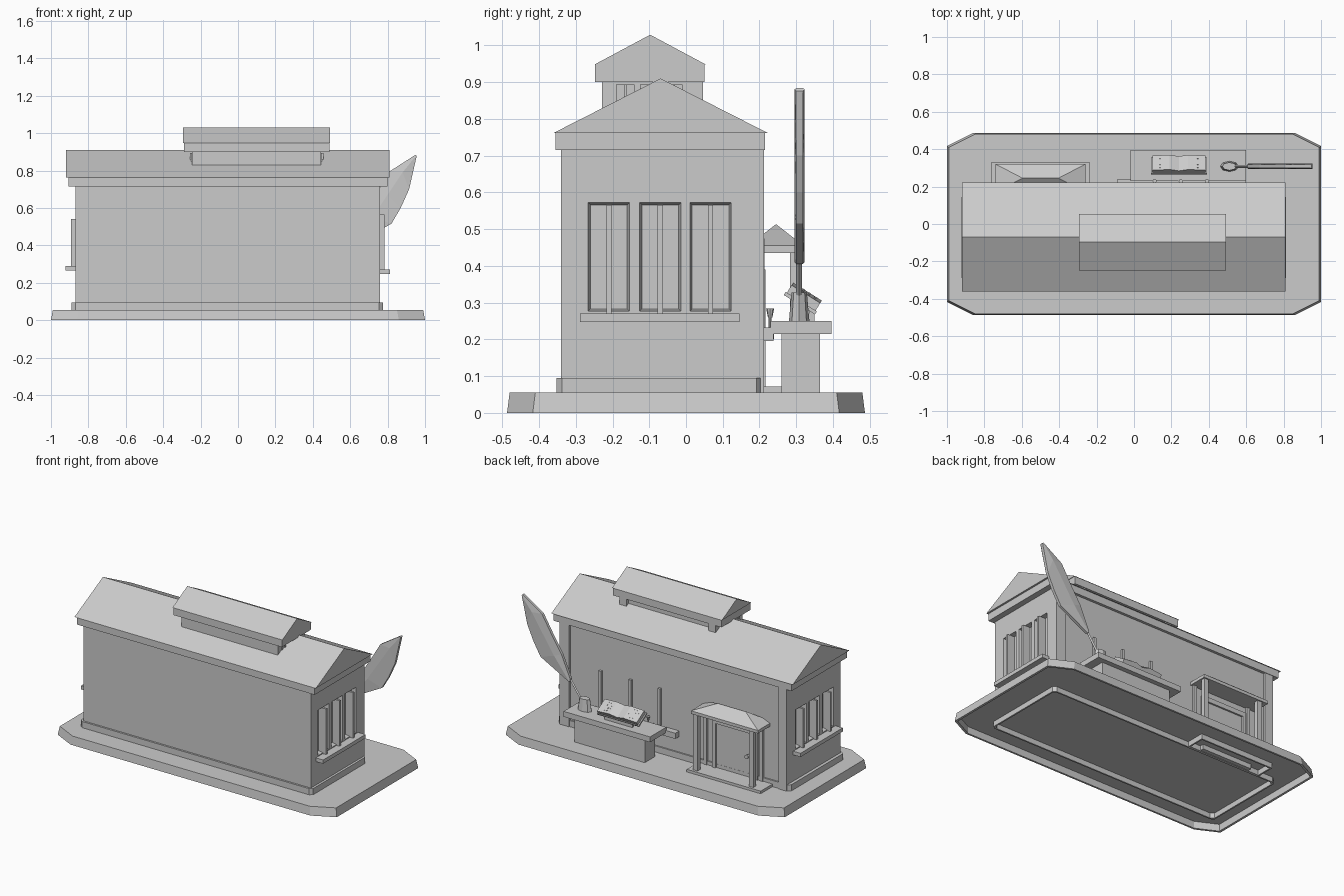
import bpy, bmesh, math
from mathutils import Matrix

old = bpy.data.objects.get("Cube")
if old:
    bpy.data.objects.remove(old, do_unlink=True)

stone = bpy.data.materials.new("plain_grey")
stone.use_nodes = True
stone.diffuse_color = (0.6, 0.6, 0.6, 1)
stone.node_tree.nodes["Principled BSDF"].inputs["Base Color"].default_value = (0.6, 0.6, 0.6, 1)


def finish(name, bm):
    bmesh.ops.recalc_face_normals(bm, faces=bm.faces)
    me = bpy.data.meshes.new(name)
    bm.to_mesh(me)
    bm.free()
    me.materials.append(stone)
    ob = bpy.data.objects.new(name, me)
    bpy.context.collection.objects.link(ob)
    return ob


def loft(name, rings, looped=False):
    """Solid through rings with equal point counts; looped joins last to first."""
    bm = bmesh.new()
    vs = [[bm.verts.new(p) for p in r] for r in rings]
    n = len(rings[0])
    for a, b in zip(vs, vs[1:] + (vs[:1] if looped else [])):
        for i in range(n):
            j = (i + 1) % n
            bm.faces.new((a[i], a[j], b[j], b[i]))
    if not looped:
        bm.faces.new(vs[0][::-1])
        bm.faces.new(vs[-1])
    return finish(name, bm)


def rect(x, y, z):
    return [(x[0], y[0], z), (x[1], y[0], z), (x[1], y[1], z), (x[0], y[1], z)]


def box(name, x, y, z):
    return loft(name, [rect(x, y, z[0]), rect(x, y, z[1])])


def octagon(x0, x1, y0, y1, cx, cy, z):
    return [(x0 + cx, y0, z), (x1 - cx, y0, z), (x1, y0 + cy, z), (x1, y1 - cy, z),
            (x1 - cx, y1, z), (x0 + cx, y1, z), (x0, y1 - cy, z), (x0, y0 + cy, z)]


def gable(name, x, y, z):
    mid = (y[0] + y[1]) / 2
    return loft(name, [[(h, y[0], z[0]), (h, y[1], z[0]), (h, mid, z[1])] for h in x])


def cut(target, cutter):
    cutter.hide_render = True
    mod = target.modifiers.new("cut", "BOOLEAN")
    mod.operation, mod.object, mod.solver = "DIFFERENCE", cutter, "EXACT"
    bpy.context.view_layer.objects.active = target
    bpy.ops.object.modifier_apply(modifier=mod.name)
    bpy.data.objects.remove(cutter, do_unlink=True)


# Base slab, hollow underneath, with thin rims below the plinth and porch
base = loft("base", [octagon(-1, 1, -.487, .487, .14, .07, 0),
                     octagon(-.99, .99, -.48, .48, .14, .07, .055)])
cut(base, loft("hollow_cutter", [octagon(-.985, .985, -.475, .475, .135, .067, h) for h in (-.05, .045)]))
plinth_out = lambda h: octagon(-.89, .775, -.352, .207, .02, .015, h)
plinth_in = lambda h: octagon(-.88, .765, -.342, .197, .02, .015, h)
loft("plinth_rim", [plinth_out(.012), plinth_out(.05), plinth_in(.05), plinth_in(.012)], True)
step_x, step_y = (-.765, -.235), (.205, .328)
inner_x, inner_y = (-.755, -.245), (.215, .318)
loft("step_rim", [rect(step_x, step_y, .012), rect(step_x, step_y, .05),
                  rect(inner_x, inner_y, .05), rect(inner_x, inner_y, .012)], True)
box("door_base", (-.68, -.32), (.215, .24), (.015, .05))

# Main hall
loft("plinth", [plinth_out(.05), plinth_out(.095)])
walls = box("walls", (-.87, .76), (-.34, .198), (.05, .74))
for label, px in (("left", (.69, .76)), ("right", (-.87, -.81))):
    box(label + "_back_pilaster", px, (.19, .212), (.055, .73))
box("eave_band", (-.907, .798), (-.355, .215), (.715, .762))
gable("main_roof", (-.92, .81), (-.36, .222), (.762, .91))

# Roof lantern
box("lantern_body", (-.245, .445), (-.228, .025), (.8, .91))
for label, px in (("left", (.395, .445)), ("right", (-.245, -.195))):
    box(label + "_lantern_post", px, (.02, .046), (.8, .91))
box("lantern_eave", (-.29, .488), (-.247, .051), (.9, .948))
gable("lantern_roof", (-.295, .492), (-.249, .054), (.948, 1.029))
for side, wall in ((1, .445), (-1, -.245)):
    for wy in (-.165, -.1, -.035):
        box("lantern_window", sorted((wall, wall + side * .005)), (wy - .025, wy + .025), (.8, .893))
        box("lantern_mullion", sorted((wall, wall + side * .012)), (wy - .004, wy + .004), (.8, .893))
    box("lantern_bracket", sorted((wall, wall + side * .025)), (-.1, -.08), (.87, .89))

# End windows: splayed recesses, mullions and a shared sill
for label, side, wall, z0, z1 in (("left", 1, .76, .275, .574), ("right", -1, -.87, .293, .55)):
    span = lambda a, b: sorted((wall + side * a, wall + side * b))
    for wy in (-.21, -.07, .067):
        opening = []
        for depth, half in ((.01, .058), (-.03, .05)):
            inset = .058 - half
            opening.append([(wall + side * depth, wy + sy * half, z)
                            for sy, z in ((-1, z0 + inset), (1, z0 + inset),
                                          (1, z1 - inset), (-1, z1 - inset))])
        cut(walls, loft("window_cutter", opening))
        box(label + "_mullion", span(-.04, .022), (wy - .007, wy + .007), (z0 - .01, z1 - .008))
    box(label + "_sill", span(-.01, .052), (-.288, .145), (z0 - .028, z0 - .004))

# Back windows and small cups on their sill
box("back_sill", (-.09, .6), (.19, .238), (.195, .232))
for bx in (.045, .255, .47):
    box("back_mullion", (bx - .009, bx + .009), (.19, .213), (.22, .475))
for cx in (.11, .25, .39):
    bm = bmesh.new()
    for r1, r2, depth, z in ((.004, .004, .03, .245), (.006, .011, .025, .272)):
        bmesh.ops.create_cone(bm, cap_ends=True, segments=8, radius1=r1, radius2=r2, depth=depth,
                              matrix=Matrix.Translation((cx, .229, z)))
    finish("cup", bm)

# Porch and door
box("porch_step", step_x, (.19, .328), (.05, .072))
for px in (-.685, -.285):
    box("porch_post", (px - .016, px + .016), (.283, .312), (.07, .44))
    box("porch_wall_post", (px - .012, px + .012), (.19, .212), (.07, .44))


def canopy_ring(dx, dy, z):
    return rect((-.5 - dx, -.5 + dx), (.245 - dy, .245 + dy), z)


loft("porch_canopy", [canopy_ring(.24, .075, .435), canopy_ring(.24, .075, .455),
                      canopy_ring(.1, .002, .512)])
box("door_leaf", (-.64, -.36), (.19, .206), (.07, .37))
for dx in (-.65, -.35):
    box("door_jamb", (dx - .012, dx + .012), (.19, .217), (.07, .39))
box("door_lintel", (-.662, -.338), (.19, .217), (.36, .39))
bm = bmesh.new()
bmesh.ops.create_cone(bm, cap_ends=True, segments=12, radius1=.006, radius2=.014, depth=.035,
                      matrix=Matrix.Translation((-.6, .222, .215)) @ Matrix.Rotation(-math.pi / 2, 4, "X"))
finish("door_knob", bm)

# Counter
box("counter_body", (.04, .545), (.26, .365), (.05, .22))
box("counter_top", (-.02, .6), (.23, .396), (.215, .25))

# Open book on a sloping stand
box("book_stand_back", (.14, .34), (.283, .295), (.25, .325))
box("book_stand_front", (.14, .34), (.335, .35), (.25, .285))
tilt = Matrix.Translation((.24, .32, .313)) @ Matrix.Rotation(math.radians(-32), 4, "X")
box("book_cover", (-.15, .15), (-.05, .05), (-.022, -.012)).matrix_world = tilt
for s in (-1, 1):
    profile = [(0, -.012), (s * .142, -.012), (s * .142, .012), (s * .05, .02), (0, .006)]
    loft("book_pages", [[(x, y, z) for x, z in profile] for y in (-.046, .046)]).matrix_world = tilt
    for r in range(4):
        for c in range(4):
            if (r + 2 * c) % 3:
                x, y = s * (.063 + c * .019), -.03 + r * .019
                z = .02 - (abs(x) - .05) * .09
                box("page_dot", (x - .003, x + .003), (y - .003, y + .003),
                    (z - .002, z + .002)).matrix_world = tilt

# Inkwell
bm = bmesh.new()
bmesh.ops.create_cone(bm, cap_ends=True, segments=8, radius1=.045, radius2=.034, depth=.078,
                      matrix=Matrix.Translation((.51, .308, .288)) @ Matrix.Diagonal((1.1, .62, 1, 1)))
finish("inkwell", bm)

# Quill: stem plus a feather with a raised spine
loft("quill_stem", [[(x + a * .009, .308 + b * .008, z) for a, b in ((-1, 0), (0, -1), (1, 0), (0, 1))]
                    for x, z in ((.52, .29), (.625, .44))])
spine = [(.61, .41), (.72, .55), (.8, .67), (.88, .79), (.953, .88)]
lower = [(.615, .405), (.82, .515), (.87, .6), (.915, .7), (.955, .876)]
upper = [(.607, .425), (.67, .57), (.735, .67), (.81, .795), (.949, .884)]
rings = []
for (sx, sz), (lx, lz), (ux, uz) in zip(spine, lower, upper):
    rings.append([(lx, .3, lz), (sx, .295, sz), (ux, .3, uz),
                  (ux, .318, uz), (sx, .323, sz), (lx, .318, lz)])
loft("feather", rings)
